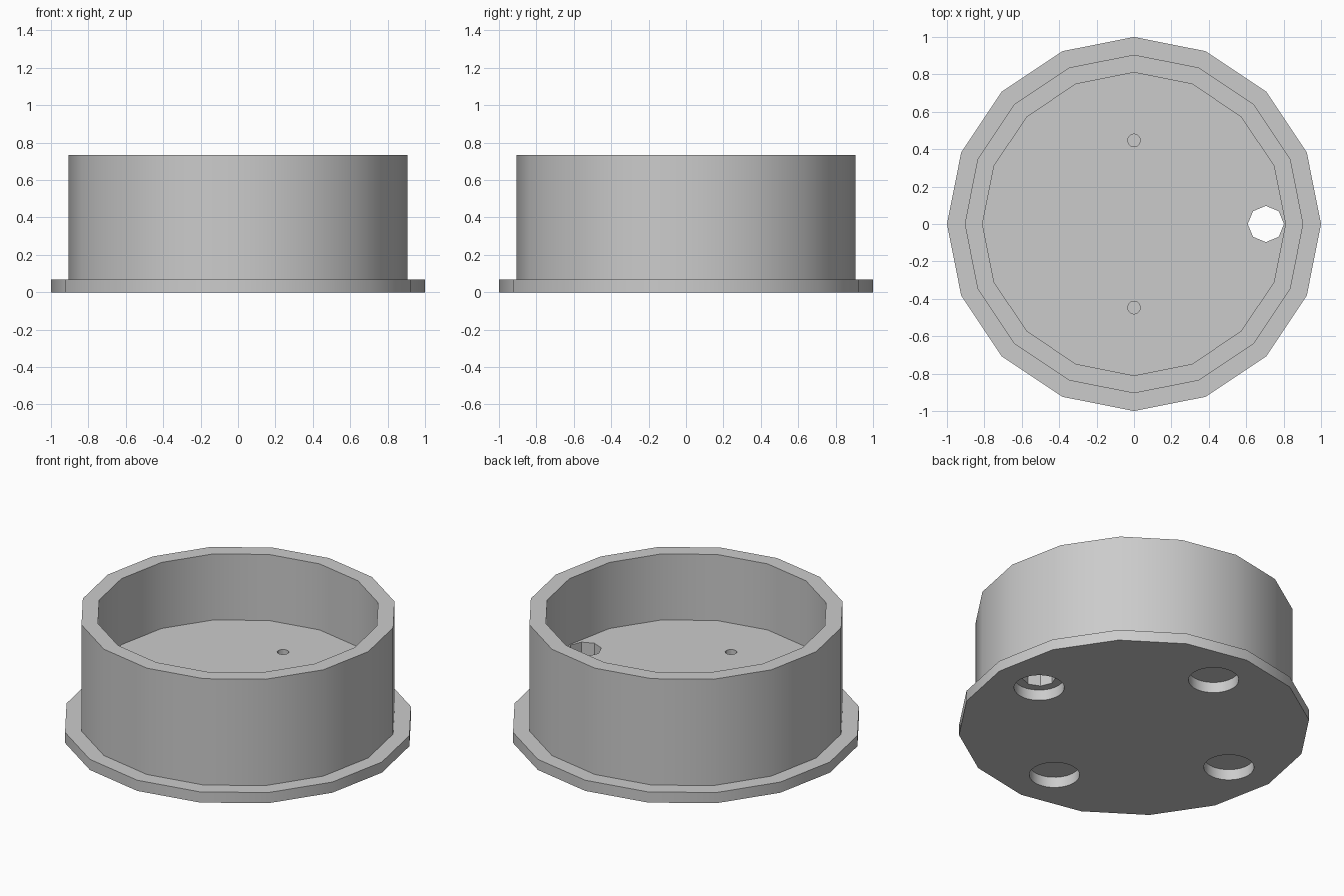
import bpy
import bmesh
import math
from mathutils import Vector

cube = bpy.data.objects.get("Cube")
if cube:
    bpy.data.objects.remove(cube, do_unlink=True)

grey = bpy.data.materials.new("light grey")
grey.use_nodes = True
colour = (0.6, 0.6, 0.6, 1)
grey.diffuse_color = colour
grey.node_tree.nodes["Principled BSDF"].inputs["Base Color"].default_value = colour

FLANGE, FLOOR, TOP = 0.067, 0.32, 0.735


def new_object(name, bm):
    mesh = bpy.data.meshes.new(name)
    bm.to_mesh(mesh)
    bm.free()
    mesh.materials.append(grey)
    obj = bpy.data.objects.new(name, mesh)
    bpy.context.collection.objects.link(obj)
    return obj


def lathe(name, profile, sides):
    """Turn an (r, z) profile around the vertical axis."""
    bm = bmesh.new()
    verts = [bm.verts.new((r, 0, z)) for r, z in profile]
    edges = [bm.edges.new(pair) for pair in zip(verts, verts[1:])]
    bmesh.ops.spin(bm, geom=verts + edges, cent=(0, 0, 0), axis=(0, 0, 1),
                   angle=math.tau, steps=sides)
    bmesh.ops.remove_doubles(bm, verts=bm.verts, dist=0.0005)
    bmesh.ops.recalc_face_normals(bm, faces=bm.faces)
    # Merge the triangle fans into flat discs
    bmesh.ops.dissolve_limit(bm, angle_limit=0.01, verts=bm.verts, edges=bm.edges)
    return new_object(name, bm)


def cut_hole(body, x, y, radius, low, high, sides):
    """Cut an upright round hole between two heights."""
    bm = bmesh.new()
    bmesh.ops.create_cone(bm, cap_ends=True, segments=sides, radius1=radius,
                          radius2=radius, depth=high - low)
    bmesh.ops.translate(bm, verts=bm.verts, vec=Vector((x, y, (low + high) / 2)))
    cutter = new_object("hole_cutter", bm)
    cutter.hide_render = True
    mod = body.modifiers.new("hole", 'BOOLEAN')
    mod.operation = 'DIFFERENCE'
    mod.solver = 'EXACT'
    mod.object = cutter
    bpy.context.view_layer.objects.active = body
    bpy.ops.object.modifier_apply(modifier=mod.name)
    bpy.data.objects.remove(cutter, do_unlink=True)


# Open cup with a raised floor and a flange around its foot
cup = lathe("flanged_cup", [
    (0, 0), (1, 0), (1, FLANGE), (0.905, FLANGE), (0.905, TOP),
    (0.81, TOP), (0.81, FLOOR), (0, FLOOR)], 16)

# Four round recesses in the underside
for i in range(4):
    a = i * math.pi / 2
    cut_hole(cup, 0.705 * math.cos(a), 0.705 * math.sin(a), 0.143, -0.1, FLANGE, 32)

# Octagonal passage from one recess up through the floor
cut_hole(cup, 0.705, 0, 0.097, 0.03, FLOOR + 0.1, 8)

# Two blind screw holes in the floor
for side in (-1, 1):
    cut_hole(cup, 0, side * 0.447, 0.034, FLOOR - 0.16, FLOOR + 0.1, 12)

# Smooth walls with sharp rims
bpy.ops.object.select_all(action='DESELECT')
cup.select_set(True)
bpy.context.view_layer.objects.active = cup
bpy.ops.object.shade_smooth_by_angle(angle=math.radians(30))
